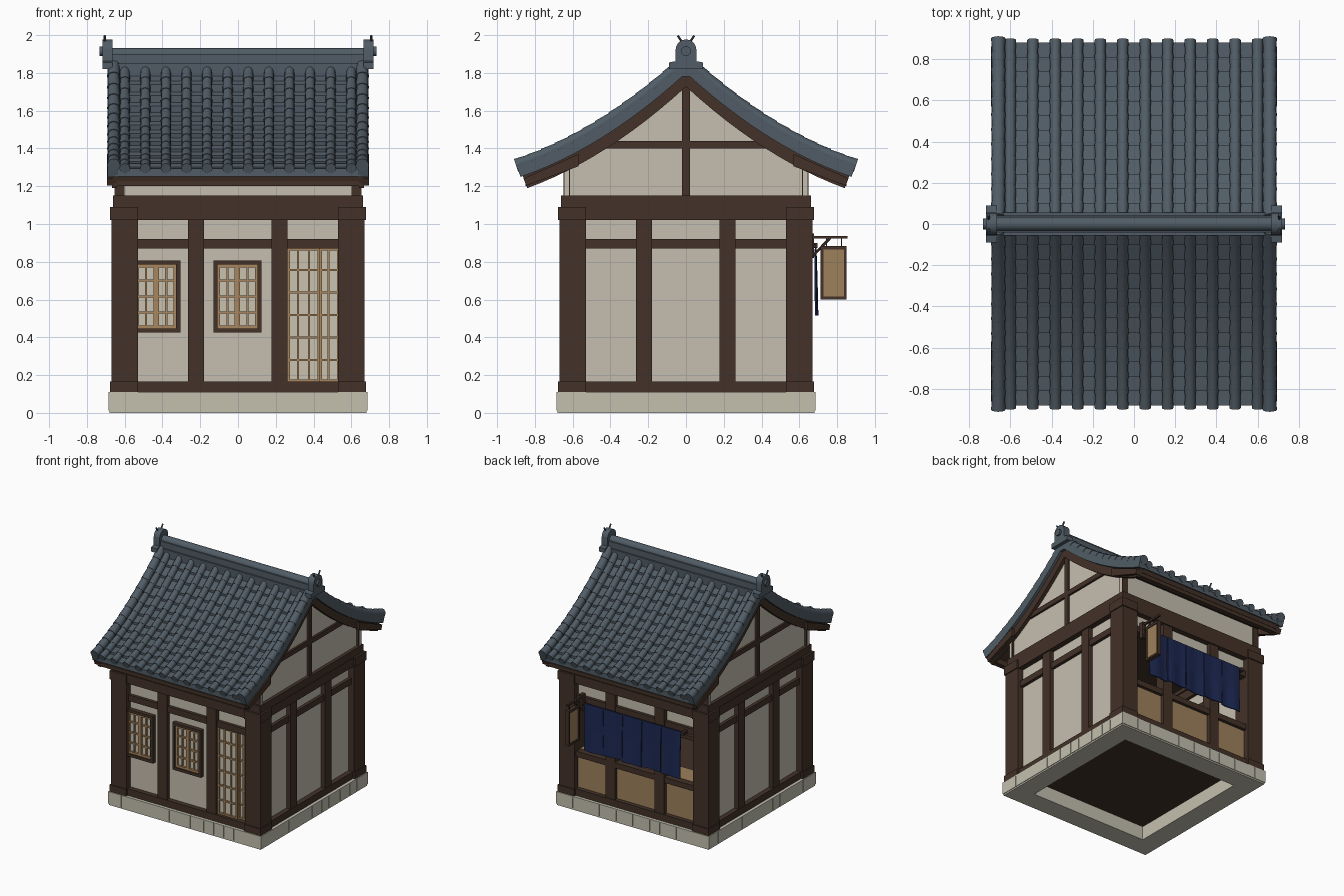
import bpy, bmesh, math, random
from mathutils import Matrix, Vector

if "Cube" in bpy.data.objects:
    bpy.data.objects.remove(bpy.data.objects["Cube"])
random.seed(4)

def material(name, r, g, b):
    m = bpy.data.materials.new(name)
    m.diffuse_color = (r, g, b, 1)
    m.use_nodes = True
    m.node_tree.nodes["Principled BSDF"].inputs["Base Color"].default_value = m.diffuse_color
    return m

WOOD = material("dark timber", 0.056, 0.032, 0.021)
PLASTER = material("plaster", 0.56, 0.52, 0.43)
STONE = material("foundation stone", 0.55, 0.53, 0.43)
TILE = material("slate tile", 0.082, 0.108, 0.132)
TAN = material("tan board", 0.34, 0.22, 0.107)
LATTICE = material("light lattice wood", 0.40, 0.24, 0.11)
PAPER = material("window paper", 0.58, 0.54, 0.44)
CLOTH = material("indigo cloth", 0.012, 0.021, 0.085)

def finish(name, mat, bm, turn=0, smooth=False):
    bmesh.ops.recalc_face_normals(bm, faces=bm.faces)
    bm.transform(Matrix.Rotation(turn * math.pi / 2, 4, 'Z'))
    me = bpy.data.meshes.new(name)
    bm.to_mesh(me)
    bm.free()
    me.materials.append(mat)
    ob = bpy.data.objects.new(name, me)
    bpy.context.collection.objects.link(ob)
    if smooth:
        bpy.context.view_layer.objects.active = ob
        ob.select_set(True)
        bpy.ops.object.shade_smooth_by_angle(angle=math.radians(35))
        ob.select_set(False)
    return ob

def boxes(name, mat, items, turn=0):
    """items: (x0, x1, y0, y1, z0, z1)"""
    bm = bmesh.new()
    for x0, x1, y0, y1, z0, z1 in items:
        c = Vector(((x0 + x1) / 2, (y0 + y1) / 2, (z0 + z1) / 2))
        s = (x1 - x0, y1 - y0, z1 - z0, 1)
        bmesh.ops.create_cube(bm, size=1, matrix=Matrix.Translation(c) @ Matrix.Diagonal(s))
    return finish(name, mat, bm, turn)

def prisms(name, mat, pts, spans, smooth=False):
    """Extrude a (y, z) outline along x over each span."""
    bm = bmesh.new()
    for x0, x1 in spans:
        f = bm.faces.new([bm.verts.new((x0, y, z)) for y, z in pts])
        ext = bmesh.ops.extrude_face_region(bm, geom=[f])
        bmesh.ops.translate(bm, vec=(x1 - x0, 0, 0),
                            verts=[v for v in ext["geom"] if isinstance(v, bmesh.types.BMVert)])
    return finish(name, mat, bm, 0, smooth)

def tube(bm, rings, n=12):
    """Loft of circles: rings = (centre, axis, radius)"""
    loops = []
    for c, axis, r in rings:
        q = Vector(axis).to_track_quat('Z', 'X')
        loops.append([bm.verts.new(Vector(c) + q @ Vector((r * math.cos(a), r * math.sin(a), 0)))
                      for a in [2 * math.pi * i / n for i in range(n)]])
    for a, b in zip(loops, loops[1:]):
        for i in range(n):
            bm.faces.new((a[i], a[(i + 1) % n], b[(i + 1) % n], b[i]))
    bm.faces.new(loops[0])
    bm.faces.new(loops[-1])

def rod(name, mat, a, b, r, n=10):
    bm = bmesh.new()
    d = Vector(b) - Vector(a)
    tube(bm, [(a, d, r), (b, d, r)], n)
    return finish(name, mat, bm, 0, True)

# Foundation: mortar ring with separate stones on each side
for k in range(4):
    boxes("foundation_core", STONE, [(-0.68, 0.53, -0.68, -0.52, 0, 0.1)], k)
    stones, x = [], -0.685
    while x < 0.685:
        w = random.choice((0.09, 0.12, 0.15, 0.19))
        e = 0.685 if x + w > 0.61 else x + w
        stones.append((x, e - 0.004, -0.685, -0.66, 0.012, 0.11))
        x = e
    boxes("foundation_stones", STONE, stones, k)
    boxes("foundation_top", STONE, [(-0.683, 0.53, -0.683, -0.52, 0.1, 0.11)], k)

# Timber frame, the same on all four sides
POSTS = [(-0.265, -0.18), (0.178, 0.262)]
BAYS = [(-0.54, -0.26), (-0.185, 0.18), (0.26, 0.54)]
for k in range(4):
    boxes("corner_post", WOOD, [(-0.67, -0.53, -0.67, -0.53, 0.11, 1.09)], k)
    boxes("corner_caps", WOOD, [(-0.678, -0.53, -0.678, -0.53, z0, z1)
                                for z0, z1 in ((0.11, 0.165), (1.02, 1.09))], k)
    boxes("middle_posts", WOOD, [(a, b, -0.655, -0.575, 0.11, 1.09) for a, b in POSTS], k)
    boxes("rails", WOOD, [(-0.54, 0.54, -0.66, -0.57, 0.11, 0.165),
                          (-0.54, 0.54, -0.645, -0.58, 0.87, 0.92),
                          (-0.54, 0.54, -0.665, -0.57, 1.02, 1.09)], k)
    boxes("top_plate", WOOD, [(-0.662, 0.56, -0.662, -0.56, 1.09, 1.15)], k)
    low = 0.9 if k == 2 else 0.15
    boxes("plaster_wall", PLASTER, [(a, b, -0.62, -0.595, 0.9 if k == 0 and a > 0.2 else low, 1.03)
                                    for a, b in BAYS], k)
boxes("floor", WOOD, [(-0.58, 0.58, -0.58, 0.58, 0.112, 0.135)])
boxes("ceiling", WOOD, [(-0.6, 0.6, -0.6, 0.6, 1.12, 1.14)])

# Front windows and sliding door with lattice
def lattice(name, x0, x1, z0, z1, nx, nz, y, t=0.011):
    boxes(name + "_paper", PAPER, [(x0, x1, y, y + 0.006, z0, z1)])
    bars = [(x0, x1, y - 0.016, y, z0, z0 + t * 1.5), (x0, x1, y - 0.016, y, z1 - t * 1.5, z1),
            (x0, x0 + t * 1.3, y - 0.016, y, z0, z1), (x1 - t * 1.3, x1, y - 0.016, y, z0, z1)]
    for i in range(1, nx):
        x = x0 + (x1 - x0) * i / nx
        bars.append((x - t / 2, x + t / 2, y - 0.012, y, z0, z1))
    for i in range(1, nz):
        z = z0 + (z1 - z0) * i / nz
        bars.append((x0, x1, y - 0.013, y, z - t / 2, z + t / 2))
    boxes(name + "_lattice", LATTICE, bars)

for cx in (-0.433, -0.003):
    x0, x1, z0, z1, t = cx - 0.128, cx + 0.128, 0.425, 0.807, 0.022
    boxes("window_frame", WOOD, [(x0, x1, -0.655, -0.6, z0, z0 + t), (x0, x1, -0.655, -0.6, z1 - t, z1),
                                 (x0, x0 + t, -0.655, -0.6, z0, z1), (x1 - t, x1, -0.655, -0.6, z0, z1)])
    lattice("window_left_sash", x0 + t, cx, z0 + t, z1 - t, 2, 4, -0.627)
    lattice("window_right_sash", cx, x1 - t, z0 + t, z1 - t, 2, 4, -0.627)
lattice("door_left_sash", 0.26, 0.435, 0.16, 0.875, 3, 6, -0.62)
lattice("door_right_sash", 0.43, 0.58, 0.16, 0.875, 3, 6, -0.605)

# Back: shop front with boarded lower panels, counter, curtain
boxes("lower_boards", TAN, [(-b, -a, 0.595, 0.625, 0.15, 0.43) for a, b in BAYS])
boxes("counter_rail", WOOD, [(-0.54, 0.54, 0.58, 0.65, 0.42, 0.465)])
boxes("counter_top", TAN, [(-0.53, 0.53, 0.43, 0.6, 0.44, 0.468)])
rod("curtain_rod", WOOD, (-0.475, 0.68, 0.885), (0.475, 0.68, 0.885), 0.01)
boxes("rod_brackets", WOOD, [(s * 0.455 - 0.01, s * 0.455 + 0.01, 0.62, 0.695, 0.872, 0.9) for s in (-1, 1)])
bm = bmesh.new()
for i in range(5):
    xa = -0.432 + i * 0.173
    front, back = [], []
    for j in range(7):
        x = xa + 0.168 * j / 6
        wave = 0.005 * math.sin(j * math.pi / 3 + i)
        front.append([(x, 0.686, 0.895), (x, 0.688 + wave, 0.7), (x, 0.692 + wave, 0.515 + 0.008 * (i % 2))])
    v = [[bm.verts.new(p) for p in col] for col in front]
    for a, b in zip(v, v[1:]):
        for r in range(2):
            bm.faces.new((a[r], b[r], b[r + 1], a[r + 1]))
cloth = finish("shop_curtain", CLOTH, bm)
sol = cloth.modifiers.new("thickness", 'SOLIDIFY')
sol.thickness, sol.offset = 0.008, 0

# Hanging sign on a bracket
boxes("sign_board", TAN, [(0.46, 0.48, 0.72, 0.84, 0.61, 0.87)])
boxes("sign_frame", WOOD, [(0.453, 0.487, 0.713, 0.727, 0.6, 0.88), (0.453, 0.487, 0.837, 0.851, 0.6, 0.88),
                           (0.453, 0.487, 0.713, 0.851, 0.6, 0.616), (0.453, 0.487, 0.713, 0.851, 0.864, 0.884)])
boxes("sign_bracket", WOOD, [(0.462, 0.478, 0.64, 0.856, 0.922, 0.937), (0.466, 0.474, 0.74, 0.746, 0.88, 0.925),
                             (0.466, 0.474, 0.82, 0.826, 0.88, 0.925), (0.455, 0.485, 0.64, 0.678, 0.82, 0.95)])
rod("bracket_brace", WOOD, (0.47, 0.67, 0.83), (0.47, 0.765, 0.928), 0.007, 6)

# Roof: curved section, height of the verge top at distance d from the ridge
def g(d):
    return 1.905 - 0.914 * d + 0.327 * d * d

def band(o0, o1, d0, d1, n=12):
    top = [(d0 * i / n, g(abs(d0 * i / n)) - o0) for i in range(-n, n + 1)]
    low = [(d1 * i / n, g(abs(d1 * i / n)) - o1) for i in range(n, -n - 1, -1)]
    return top + low

both = lambda a, b: [(a, b), (-b, -a)]
prisms("roof_sheathing", WOOD, band(0.1, 0.135, 0.865, 0.855), [(-0.665, 0.665)])
prisms("bargeboards", WOOD, band(0.1, 0.178, 0.865, 0.84), both(0.64, 0.668))
for s in (-1, 1):
    pts = [(s * d, g(d) - o) for d, o in ((0.57, 0.12), (0.86, 0.12), (0.845, 0.163), (0.57, 0.185))]
    prisms("verge_arm", WOOD, pts, both(0.655, 0.693))
    boxes("eave_beam", WOOD, [(-0.66, 0.66, min(s * 0.81, s * 0.85), max(s * 0.81, s * 0.85), 1.2, 1.245)])
    boxes("eave_wall", PLASTER, [(-0.655, 0.655, min(s * 0.62, s * 0.642), max(s * 0.62, s * 0.642), 1.15, 1.33)])

# Stepped rows of flat tiles
ROWS = 12
edge = [0.03 + 0.85 * i / ROWS for i in range(ROWS + 1)]
half = []
for a, b in zip(edge, edge[1:]):
    half += [(a, g(a) - 0.078), (b, g(b) - 0.06)]
low = [(d, g(d) - 0.102) for d in edge]
outline = [(-y, z) for y, z in reversed(half)] + half + low[::-1] + [(-y, z) for y, z in low]
prisms("flat_tiles", TILE, outline, [(-0.65, 0.65)])

# Round tile ribs and the heavier verge rolls
def rib(bm, x, s, off, r, dmax):
    d = [0.03 + (dmax - 0.03) * i / ROWS for i in range(ROWS + 1)]
    rings = []
    for a, b in zip(d, d[1:]):
        for e, rr in ((a, r * 0.88), (b, r)):
            rings.append(((x, s * e, g(e) - off), (0, s, -0.914 + 0.654 * e), rr))
    tube(bm, rings)

bm = bmesh.new()
for i in range(12):
    for s in (-1, 1):
        rib(bm, -0.5995 + i * 0.109, s, 0.056, 0.028, 0.892)
finish("round_tile_ribs", TILE, bm, 0, True)
bm = bmesh.new()
for x in (-0.658, 0.658):
    for s in (-1, 1):
        rib(bm, x, s, 0.036, 0.035, 0.9)
finish("verge_rolls", TILE, bm, 0, True)
prisms("verge_tiles", TILE, band(0.03, 0.106, 0.9, 0.876), both(0.635, 0.69))

# Ridge with end ornaments
boxes("ridge_courses", TILE, [(-0.69, 0.69, -0.055, 0.055, 1.78, 1.85),
                              (-0.69, 0.69, -0.042, 0.042, 1.85, 1.9)])
rod("ridge_roll", TILE, (-0.7, 0, 1.898), (0.7, 0, 1.898), 0.034, 14)
arch = [(0.055 * math.cos(a), 1.922 + 0.055 * math.sin(a)) for a in [math.pi * i / 10 for i in range(11)]]
prisms("ridge_end", TILE, [(-0.09, 1.855), (-0.09, 1.82), (0.09, 1.82), (0.09, 1.855), (0.055, 1.862)]
       + arch + [(-0.055, 1.862)], both(0.665, 0.718), True)
for s in (-1, 1):
    rod("ridge_boss", TILE, (s * 0.7, 0, 1.915), (s * 0.733, 0, 1.915), 0.026, 12)
    for t in (-1, 1):
        rod("ridge_horn", TILE, (s * 0.705, t * 0.018, 1.96), (s * 0.705, t * 0.044, 1.997), 0.006, 8)

# Gable walls and their timbers
n = 10
top = [(0.64 - 1.28 * i / (2 * n), g(abs(0.64 - 1.28 * i / (2 * n))) - 0.13) for i in range(2 * n + 1)]
prisms("gable_wall", PLASTER, [(-0.64, 1.14), (0.64, 1.14)] + top, both(0.605, 0.635))
boxes("gable_timbers", WOOD, [(min(s * 0.6, s * 0.652), max(s * 0.6, s * 0.652), y0, y1, z0, z1) for s in (-1, 1)
                              for y0, y1, z0, z1 in ((-0.02, 0.02, 1.15, 1.76), (-0.42, 0.42, 1.4, 1.44),
                                                     (-0.648, -0.613, 1.15, 1.33), (0.613, 0.648, 1.15, 1.33))])
